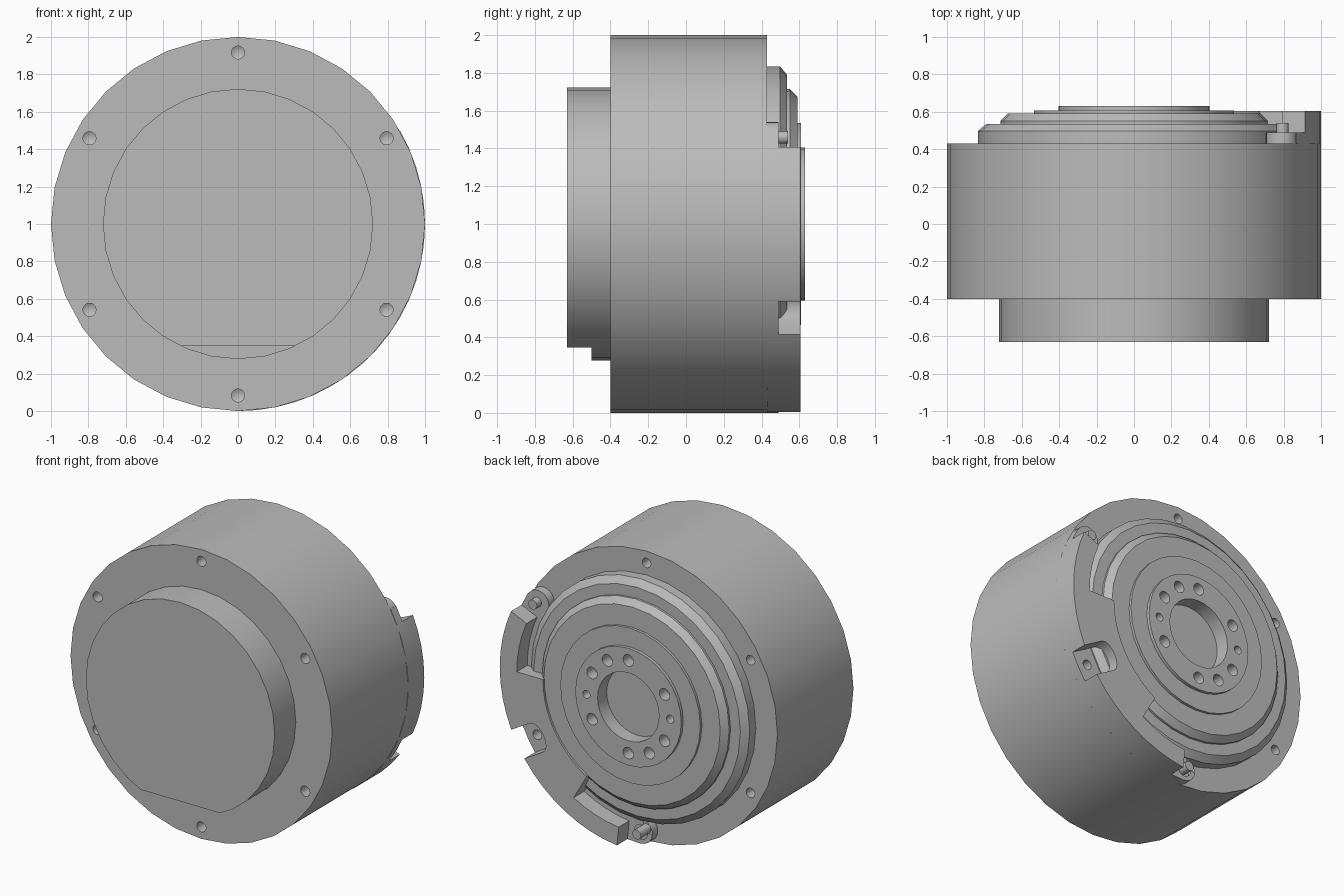
import bpy, bmesh
from math import sin, cos, pi, radians
from mathutils import Matrix, Vector

if "Cube" in bpy.data.objects:
    bpy.data.objects.remove(bpy.data.objects["Cube"])

SEG = 32
CENTRE = 1.0

grey = bpy.data.materials.new("machined grey")
grey.use_nodes = True
grey.diffuse_color = (0.5, 0.5, 0.5, 1)
grey.node_tree.nodes["Principled BSDF"].inputs["Base Color"].default_value = (0.5, 0.5, 0.5, 1)


def polar(r, deg):
    """x, z of a point around the main axis."""
    return r * cos(radians(deg)), CENTRE + r * sin(radians(deg))


def finish(name, bm):
    bmesh.ops.remove_doubles(bm, verts=bm.verts, dist=1e-5)
    bmesh.ops.recalc_face_normals(bm, faces=bm.faces)
    mesh = bpy.data.meshes.new(name)
    bm.to_mesh(mesh)
    bm.free()
    mesh.materials.append(grey)
    ob = bpy.data.objects.new(name, mesh)
    bpy.context.collection.objects.link(ob)
    return ob


def add_lathe(bm, profile, x=0, z=CENTRE, seg=SEG):
    """Revolve (radius, y) points about an axis parallel to y."""
    vs = [bm.verts.new((x, y, z + r)) for r, y in profile]
    es = [bm.edges.new(pair) for pair in zip(vs, vs[1:])]
    bmesh.ops.spin(bm, geom=vs + es, cent=(x, 0, z), axis=(0, 1, 0),
                   angle=2 * pi, steps=seg, use_merge=True)


def lathe(name, profile):
    bm = bmesh.new()
    add_lathe(bm, profile)
    return finish(name, bm)


def plate(name, outline, y0, y1):
    """Extrude an (x, z) outline along y."""
    bm = bmesh.new()
    a = [bm.verts.new((x, y0, z)) for x, z in outline]
    b = [bm.verts.new((x, y1, z)) for x, z in outline]
    bm.faces.new(a)
    bm.faces.new(b)
    for i in range(len(a)):
        j = (i + 1) % len(a)
        bm.faces.new((a[i], a[j], b[j], b[i]))
    return finish(name, bm)


def arc(r, a0, a1):
    n = max(2, round(abs(a1 - a0) / 6))
    return [polar(r, a0 + (a1 - a0) * i / n) for i in range(n + 1)]


def drills(holes):
    """Pointed drill cutters: (orbit, angle, radius, mouth y, bottom y)."""
    bm = bmesh.new()
    for orbit, deg, r, mouth, bottom in holes:
        s = 1 if bottom > mouth else -1
        x, z = polar(orbit, deg)
        add_lathe(bm, [(0, mouth - s * .05), (r, mouth - s * .05), (r, bottom),
                       (0, bottom + s * r * .6)], x, z, 16)
    return finish("drill_cutter", bm)


def boolean(ob, other, operation="DIFFERENCE"):
    other.hide_render = True
    mod = ob.modifiers.new("cut", "BOOLEAN")
    mod.object, mod.operation, mod.solver = other, operation, "EXACT"
    bpy.context.view_layer.objects.active = ob
    bpy.ops.object.modifier_apply(modifier=mod.name)
    bpy.data.objects.remove(other)


# Main drum with six screw holes on each face
body = lathe("main_drum", [(0, -.4), (1, -.4), (1, .43), (0, .43)])
screw_angles = range(30, 390, 60)
boolean(body, drills([(.917, a, .035, -.4, -.32) for a in screw_angles]
                     + [(.917, a, .033, .43, .33) for a in screw_angles]))

# Front boss with a shallow flat along its lower edge
boss = lathe("front_boss", [(0, -.63), (.722, -.63), (.722, -.4), (0, -.4)])
boolean(boss, plate("flat_cutter", [(-1, 0), (1, 0), (1, .347), (-1, .347)], -.8, -.5))

# Stepped rear flange with central bore and bolt circle
flange = lathe("rear_flange", [
    (0, .43), (.835, .43), (.835, .497), (.79, .535), (.715, .535), (.715, .55),
    (.675, .59), (.535, .59), (.535, .608), (.405, .608), (.405, .63),
    (.235, .63), (.235, .53), (0, .53)])
bolts = [(.32, a, .04, .63, .55) for a in (30, 60, 90, 150, 210, 240, 270, 330)]
pins = [(.32, a, .028, .63, .56) for a in (0, 180)]
boolean(flange, drills(bolts + pins))

# Raised ledge around the side, ending in a round screw pad at each end
ledge = plate("side_ledge", arc(1, 30, -90) + arc(.8, -90, 30), .43, .49)
for a in (30, -90):
    bm = bmesh.new()
    add_lathe(bm, [(0, .43), (.085, .43), (.085, .49), (0, .49)], *polar(.912, a), 20)
    boolean(ledge, finish("screw_pad", bm), "UNION")
boolean(ledge, drills([(.917, a, .05, .49, .46) for a in (30, -90)]
                      + [(.917, a, .033, .49, .38) for a in (30, -30, -90)]))

# Guard on the ledge: thick in the middle, thin walls at the ends
guard = plate("side_guard", arc(1, 24, -84) + arc(.87, -84, -60)
              + arc(.67, -60, 0) + arc(.87, 0, 24), .49, .605)

# Round-ended slot through the guard for the middle screw
tip = Vector((cos(radians(-30)), sin(radians(-30))))
side = Vector((-tip.y, tip.x))
mid = Vector((0, CENTRE))
slot = [mid + tip * 1.2 + side * .1, mid + tip * 1.2 - side * .1]
for i in range(9):
    t = pi * i / 8
    slot.append(mid + tip * (.83 - .06 * sin(t)) - side * .1 * cos(t))
boolean(guard, plate("slot_cutter", slot, .45, .7))

# Smooth round walls, keep machined edges sharp
bpy.ops.object.select_all(action="DESELECT")
for ob in (body, boss, flange, ledge, guard):
    ob.select_set(True)
bpy.context.view_layer.objects.active = body
bpy.ops.object.shade_smooth_by_angle(angle=radians(25))
